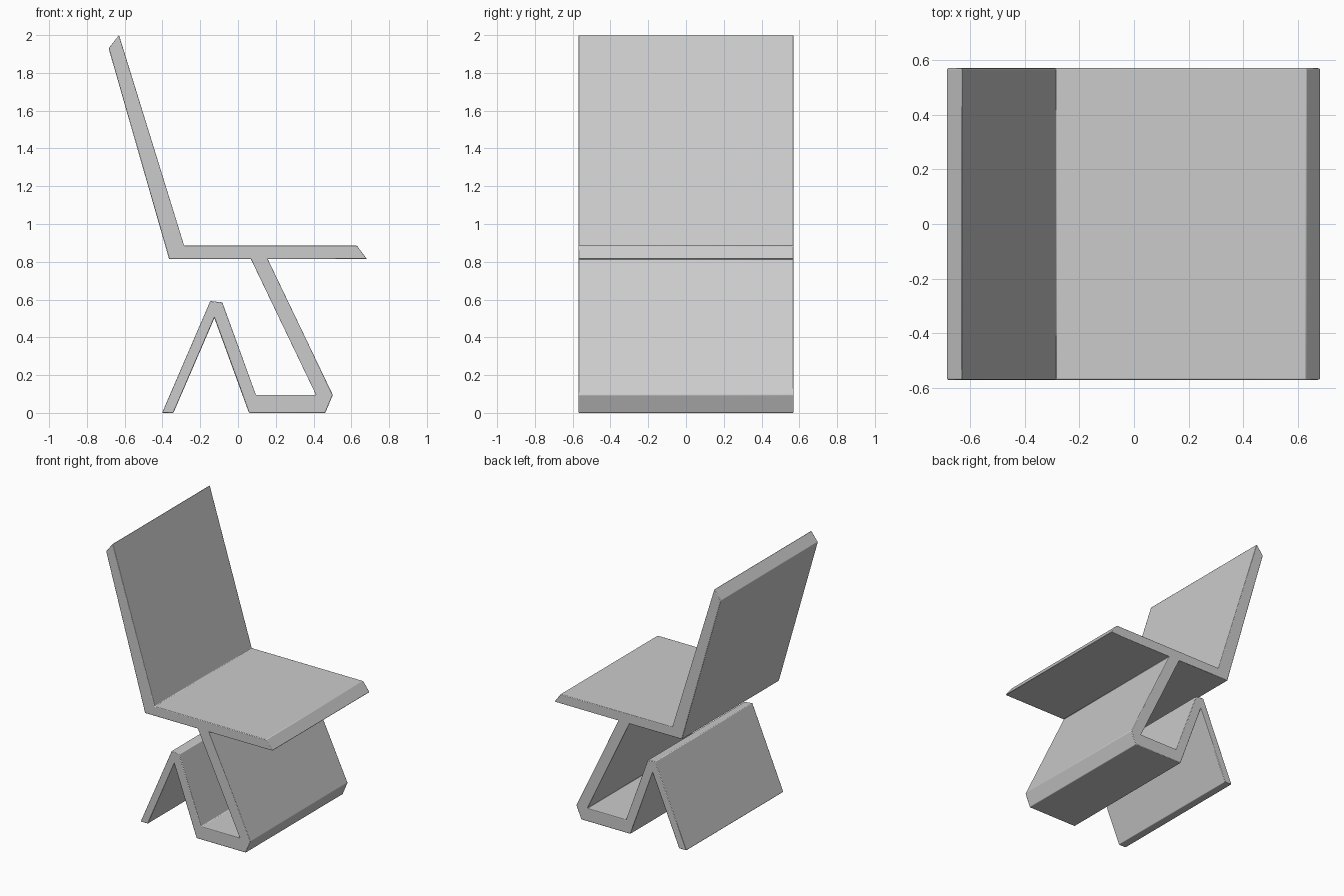
import bpy, bmesh

if "Cube" in bpy.data.objects:
    bpy.data.objects.remove(bpy.data.objects["Cube"])

HALF_WIDTH = 0.57


def extruded_profile(name, outline, half_width, edge_radius):
    """Extrude a closed side outline (x, z) along y and soften its edges."""
    bm = bmesh.new()
    face = bm.faces.new([bm.verts.new((x, -half_width, z)) for x, z in outline])
    result = bmesh.ops.extrude_face_region(bm, geom=[face])
    moved = [g for g in result["geom"] if isinstance(g, bmesh.types.BMVert)]
    bmesh.ops.translate(bm, verts=moved, vec=(0, 2 * half_width, 0))
    bmesh.ops.recalc_face_normals(bm, faces=bm.faces)
    mesh = bpy.data.meshes.new(name)
    bm.to_mesh(mesh)
    bm.free()
    obj = bpy.data.objects.new(name, mesh)
    bpy.context.collection.objects.link(obj)

    bevel = obj.modifiers.new("soft_edges", "BEVEL")
    bevel.width = edge_radius
    bevel.segments = 2
    bevel.limit_method = "ANGLE"

    bpy.ops.object.select_all(action="DESELECT")
    obj.select_set(True)
    bpy.context.view_layer.objects.active = obj
    bpy.ops.object.shade_smooth_by_angle()
    return obj


# Back face of the backrest and underside of the seat
back_side = [(-0.63, 2.0), (-0.685, 1.93), (-0.365, 0.815), (0.068, 0.815)]
# Inside of the slanted leg, floor panel top and outside of the rear support
inner_base = [(0.413, 0.095), (0.095, 0.095), (-0.083, 0.585),
              (-0.147, 0.592), (-0.402, 0.0)]
# Rear foot, inside of the rear support, floor and front of the slanted leg
outer_base = [(-0.342, 0.0), (-0.125, 0.502), (0.058, 0.0), (0.462, 0.0),
              (0.502, 0.095), (0.157, 0.815)]
# Front lip and top of the seat, up to the front of the backrest
seat_top = [(0.682, 0.815), (0.63, 0.885), (-0.285, 0.885)]

# The chair is one continuous folded panel
extruded_profile("folded_chair_panel",
                 back_side + inner_base + outer_base + seat_top,
                 HALF_WIDTH, 0.004)
